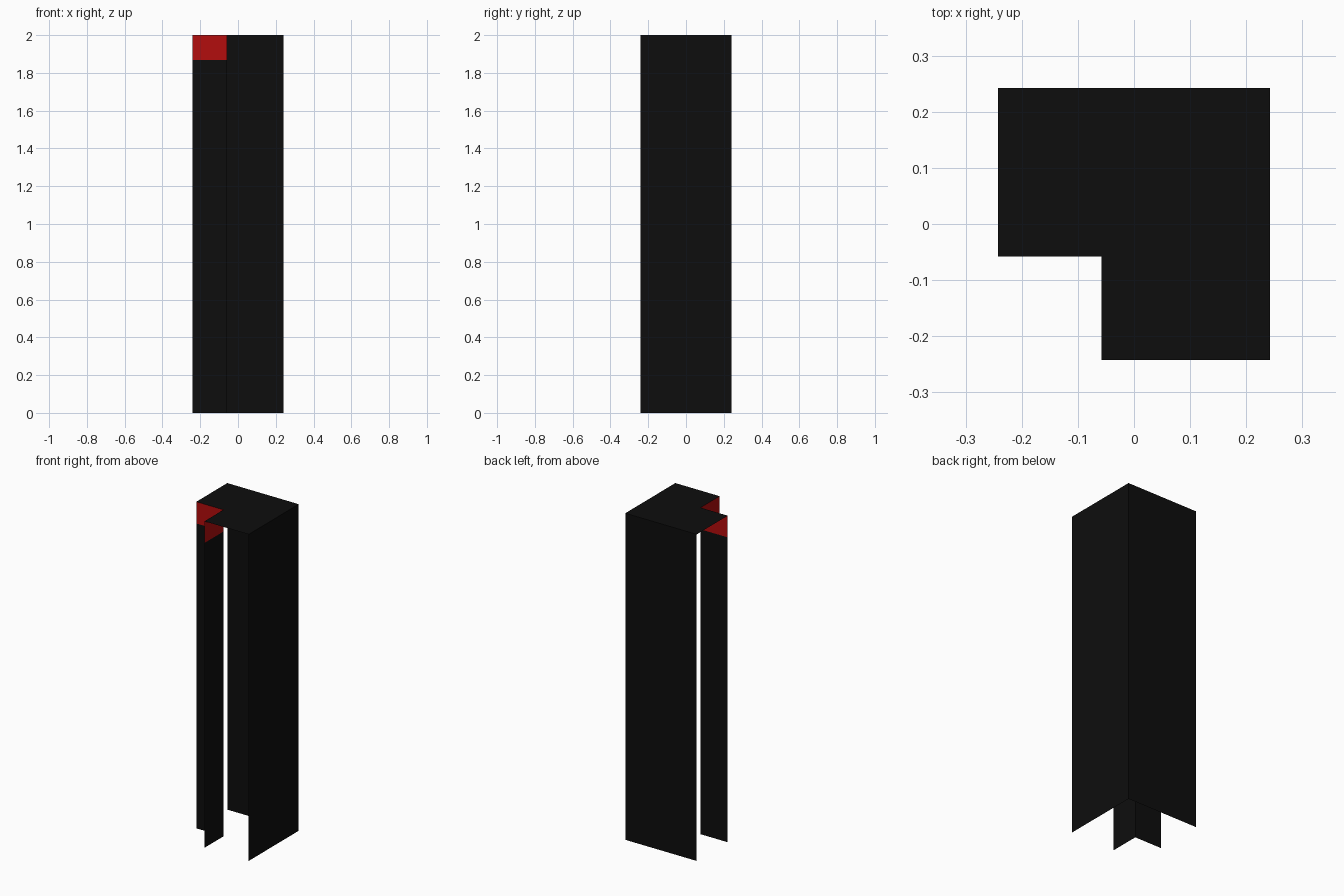
import bpy

if "Cube" in bpy.data.objects:
    bpy.data.objects.remove(bpy.data.objects["Cube"])

H = 2.0          # height
E = 0.242        # half width of the footprint
N = -0.058       # inner corner of the L-shaped footprint
B = 1.867        # lower edge of the red band


def material(name, color):
    m = bpy.data.materials.new(name)
    m.diffuse_color = color
    m.use_nodes = True
    m.node_tree.nodes["Principled BSDF"].inputs["Base Color"].default_value = m.diffuse_color
    return m


black = material("black", (0.004, 0.004, 0.004, 1))
red = material("red", (0.45, 0.004, 0.004, 1))


def sheet(name, points, mat):
    """One flat, thin-walled panel."""
    mesh = bpy.data.meshes.new(name)
    mesh.from_pydata(points, [], [range(len(points))])
    mesh.materials.append(mat)
    obj = bpy.data.objects.new(name, mesh)
    bpy.context.collection.objects.link(obj)


def wall(name, a, b, z0, z1, mat):
    """Upright panel running from plan point a to plan point b."""
    sheet(name, [(*a, z0), (*b, z0), (*b, z1), (*a, z1)], mat)


# Outer walls; the two narrow ends of the L stay open
wall("right_wall", (E, -E), (E, E), 0, H, black)
wall("back_wall", (E, E), (-E, E), 0, H, black)

# Notch walls, each with a red band along the top
for name, a, b in (("notch_front", (-E, N), (N, N)),
                   ("notch_side", (N, N), (N, -E))):
    wall(name + "_wall", a, b, 0, B, black)
    wall(name + "_band", a, b, B, H, red)

# L-shaped top
plan = [(-E, N), (N, N), (N, -E), (E, -E), (E, E), (-E, E)]
sheet("top_panel", [(x, y, H) for x, y in plan], black)
